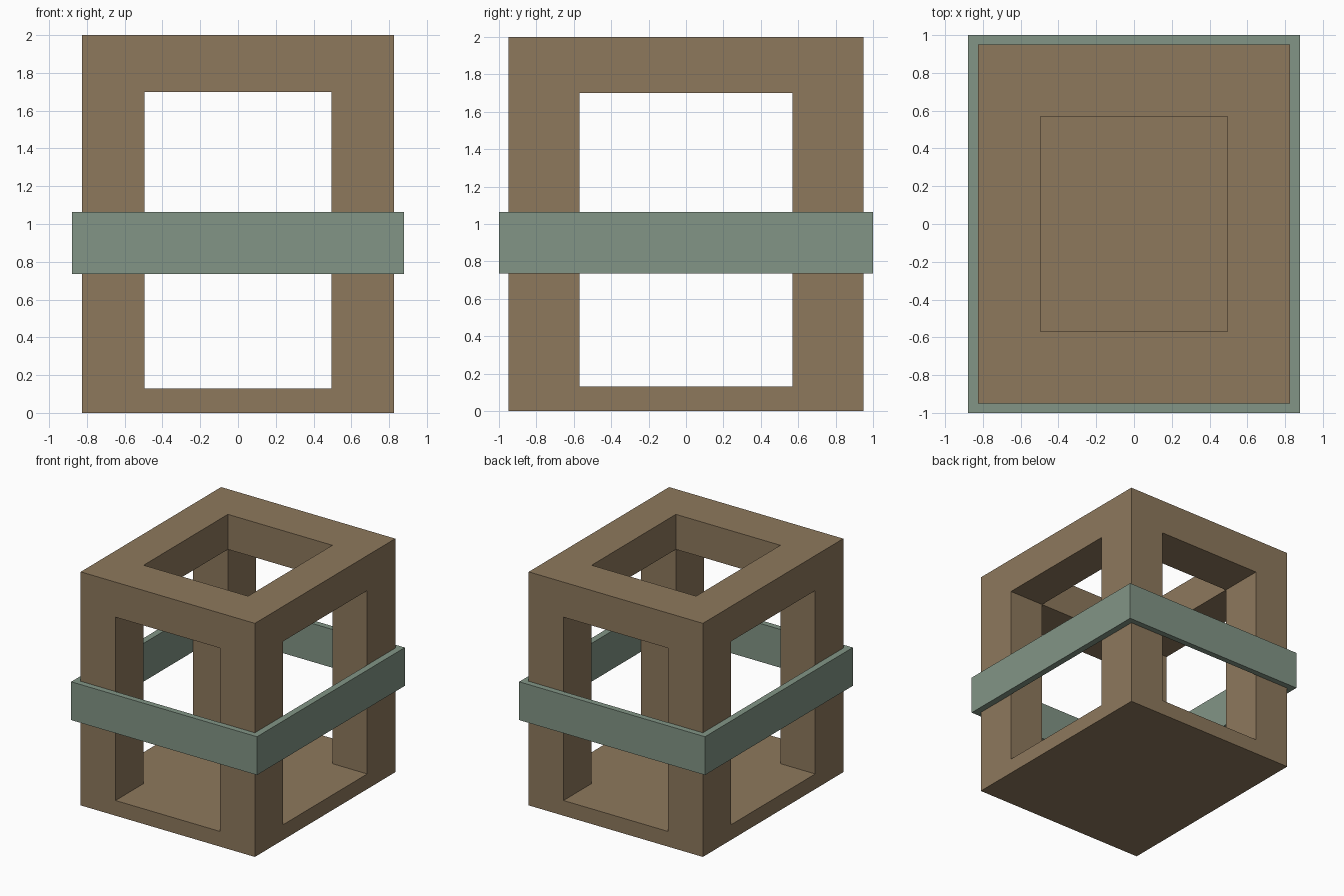
import bpy
import bmesh
from mathutils import Vector

cube = bpy.data.objects.get("Cube")
if cube:
    bpy.data.objects.remove(cube, do_unlink=True)


def material(name, rgb):
    mat = bpy.data.materials.new(name)
    mat.use_nodes = True
    mat.diffuse_color = (*rgb, 1)
    mat.node_tree.nodes["Principled BSDF"].inputs["Base Color"].default_value = (*rgb, 1)
    return mat


def build_cells(name, xs, ys, zs, solid, mat):
    """Join the solid cells of a cut-up block into one clean closed shell."""
    cuts = (xs, ys, zs)
    bm = bmesh.new()

    def filled(cell):
        inside = all(0 <= c < len(s) - 1 for c, s in zip(cell, cuts))
        return inside and solid(*cell)

    cells = [(i, j, k) for i in range(len(xs) - 1)
             for j in range(len(ys) - 1) for k in range(len(zs) - 1)]
    for cell in filter(filled, cells):
        for axis in range(3):
            for side in (0, 1):
                other = list(cell)
                other[axis] += 2 * side - 1
                if filled(other):
                    continue
                u, v = (axis + 1) % 3, (axis + 2) % 3
                corners = []
                for du, dv in ((0, 0), (1, 0), (1, 1), (0, 1)):
                    p = Vector()
                    p[axis] = cuts[axis][cell[axis] + side]
                    p[u] = cuts[u][cell[u] + du]
                    p[v] = cuts[v][cell[v] + dv]
                    corners.append(bm.verts.new(p))
                bm.faces.new(corners if side else corners[::-1])
    bmesh.ops.remove_doubles(bm, verts=bm.verts, dist=0.0001)
    bmesh.ops.recalc_face_normals(bm, faces=bm.faces)
    mesh = bpy.data.meshes.new(name)
    bm.to_mesh(mesh)
    bm.free()
    mesh.materials.append(mat)
    obj = bpy.data.objects.new(name, mesh)
    bpy.context.collection.objects.link(obj)
    return obj


brown = material("warm brown", (0.27, 0.19, 0.108))
green = material("sage green", (0.223, 0.301, 0.238))

# Open frame: posts, top ring and solid floor
build_cells("frame", (-0.825, -0.495, 0.495, 0.825), (-0.95, -0.57, 0.57, 0.95),
            (0, 0.13, 1.70, 2),
            lambda i, j, k: k == 0 or (i, j, k).count(1) < 2, brown)

# Band wrapped around the posts
build_cells("band", (-0.88, -0.825, 0.825, 0.88), (-1, -0.95, 0.95, 1),
            (0.735, 1.063),
            lambda i, j, k: (i, j) != (1, 1), green)
